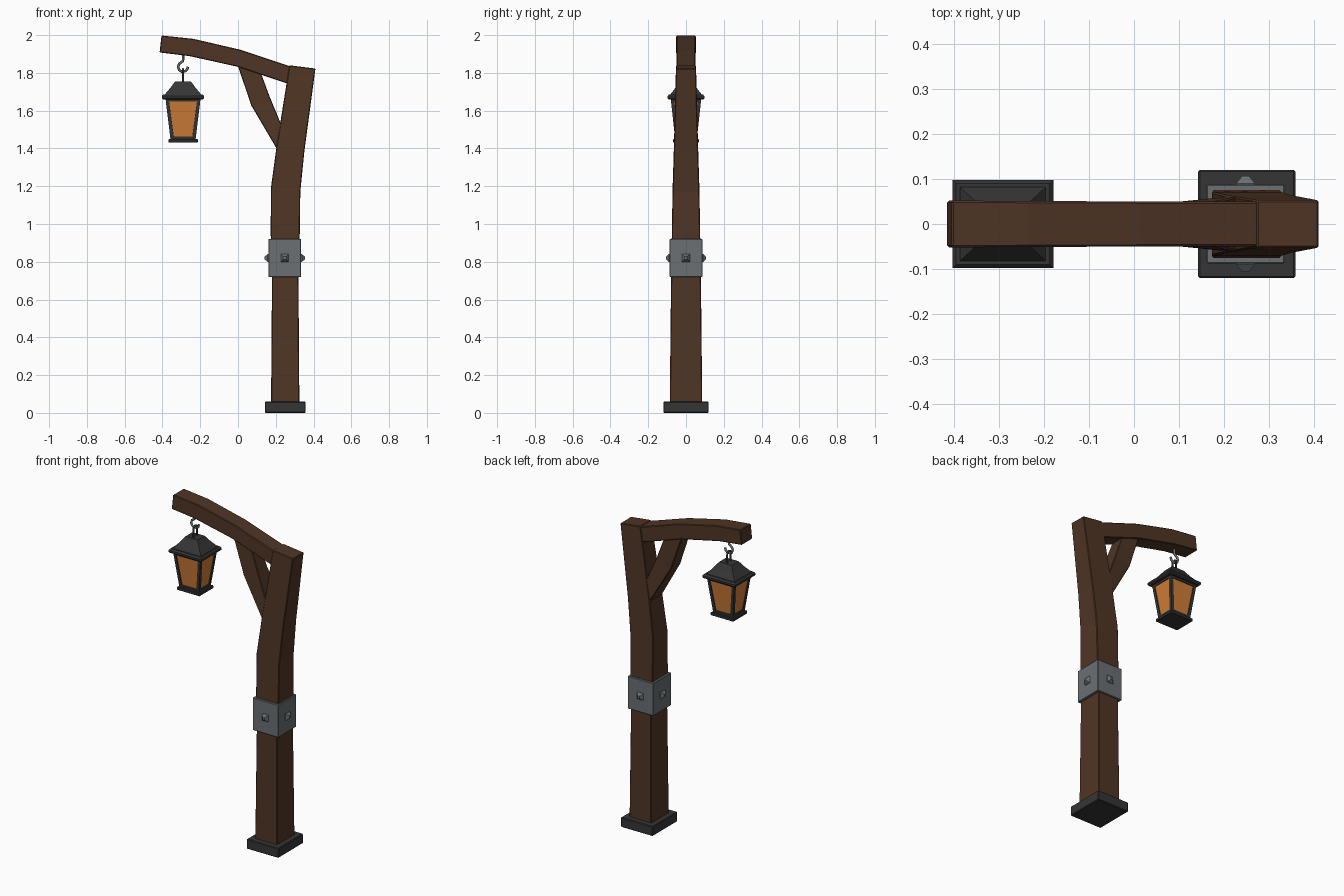
import bpy, bmesh, math
from mathutils import Vector, Matrix

if "Cube" in bpy.data.objects:
    bpy.data.objects.remove(bpy.data.objects["Cube"])


def mat(name, col):
    m = bpy.data.materials.new(name)
    m.diffuse_color = (*col, 1)
    m.use_nodes = True
    m.node_tree.nodes["Principled BSDF"].inputs["Base Color"].default_value = m.diffuse_color
    return m


WOOD = mat("brown wood", (0.078, 0.036, 0.018))
DARK = mat("dark iron", (0.036, 0.036, 0.036))
GREY = mat("grey steel", (0.145, 0.160, 0.170))
GLASS = mat("amber glass", (0.63, 0.205, 0.037))


def finish(name, bm, *mats, bevel=0):
    bmesh.ops.recalc_face_normals(bm, faces=bm.faces)
    me = bpy.data.meshes.new(name)
    bm.to_mesh(me)
    bm.free()
    for m in mats:
        me.materials.append(m)
    ob = bpy.data.objects.new(name, me)
    bpy.context.collection.objects.link(ob)
    if bevel:
        b = ob.modifiers.new("bevel", 'BEVEL')
        b.width, b.segments, b.limit_method = bevel, 1, 'ANGLE'
        b.angle_limit = math.radians(40)
    return ob


def loft(rings):
    """Skin a list of four-point rings and cap both ends."""
    bm = bmesh.new()
    vs = [[bm.verts.new(p) for p in r] for r in rings]
    for a, b in zip(vs, vs[1:]):
        for i in range(4):
            j = (i + 1) % 4
            bm.faces.new((a[i], a[j], b[j], b[i]))
    bm.faces.new(vs[0])
    bm.faces.new(vs[-1])
    return bm


def timber(name, sections):
    """Sections are (x1, z1, x2, z2, half depth)."""
    rings = [[(a, -h, b), (c, -h, d), (c, h, d), (a, h, b)] for a, b, c, d, h in sections]
    return finish(name, loft(rings), WOOD, bevel=0.004)


def stack(cx, levels):
    """Levels are (half x, half y, z) around cx."""
    return loft([[(cx - a, -b, z), (cx + a, -b, z), (cx + a, b, z), (cx - a, b, z)]
                 for a, b, z in levels])


def rod(name, pts, radius, m):
    cu = bpy.data.curves.new(name, 'CURVE')
    cu.dimensions = '3D'
    cu.bevel_depth, cu.bevel_resolution, cu.use_fill_caps = radius, 1, True
    sp = cu.splines.new('POLY')
    sp.points.add(len(pts) - 1)
    for q, p in zip(sp.points, pts):
        q.co = (*p, 1)
    cu.materials.append(m)
    ob = bpy.data.objects.new(name, cu)
    bpy.context.collection.objects.link(ob)


# Base plate
finish("base_plate", stack(0.25, [(0.108, 0.12, 0), (0.108, 0.12, 0.06)]), DARK, bevel=0.004)

# Bent post
timber("post", [(0.175, 0.05, 0.325, 0.05, 0.086), (0.18, 0.72, 0.32, 0.72, 0.079),
                (0.173, 0.95, 0.327, 0.95, 0.075), (0.174, 1.19, 0.33, 1.17, 0.071),
                (0.204, 1.41, 0.352, 1.39, 0.064), (0.272, 1.84, 0.41, 1.823, 0.053)])

# Curved arm, its end buried in the post
timber("arm", [(-0.415, 1.908, -0.405, 1.998, 0.052), (-0.257, 1.889, -0.235, 1.98, 0.051),
               (0.0, 1.832, 0.015, 1.922, 0.05), (0.262, 1.743, 0.267, 1.838, 0.05),
               (0.30, 1.730, 0.30, 1.826, 0.049)])

# Diagonal brace between post and arm
timber("brace", [(-0.005, 1.85, 0.11, 1.83, 0.042), (0.07, 1.628, 0.167, 1.676, 0.047),
                 (0.204, 1.40, 0.222, 1.543, 0.06), (0.23, 1.37, 0.25, 1.50, 0.06)])

# Steel band around the post
finish("band", stack(0.2475, [(0.087, 0.088, 0.72), (0.087, 0.088, 0.92)]), GREY, bevel=0.003)

# Pyramid studs on the four sides of the band
for i in range(4):
    bm = stack(0, [(0.021, 0.021, 0.082), (0.021, 0.021, 0.09), (0.008, 0.008, 0.106)])
    bm.transform(Matrix.Translation((0.2475, 0, 0.82)) @ Matrix.Rotation(i * math.pi / 2, 4, 'Z')
                 @ Matrix.Rotation(math.pi / 2, 4, 'X'))
    finish("band_stud", bm, GREY)

# Lantern roof, rims and bottom plate
LX = -0.291
finish("lantern_roof", stack(LX, [(0.098, 0.085, 1.68), (0.093, 0.080, 1.69),
                                  (0.066, 0.055, 1.722), (0.042, 0.034, 1.755)]), DARK)
finish("lantern_rim", stack(LX, [(0.106, 0.092, 1.660), (0.112, 0.098, 1.666),
                                 (0.112, 0.098, 1.677), (0.104, 0.09, 1.686)]), DARK)
finish("lantern_bottom", stack(LX, [(0.078, 0.068, 1.431), (0.078, 0.068, 1.449)]), DARK, bevel=0.003)

# Lantern body with inset glass panes
bm = stack(LX, [(0.066, 0.057, 1.445), (0.093, 0.081, 1.665)])
bmesh.ops.recalc_face_normals(bm, faces=bm.faces)
panes = [f for f in bm.faces if abs(f.normal.z) < 0.5]
bmesh.ops.inset_individual(bm, faces=panes, thickness=0.025)
bmesh.ops.inset_individual(bm, faces=panes, thickness=0.0005, depth=-0.005)
for f in panes:
    f.material_index = 1
finish("lantern_body", bm, DARK, GLASS)

# Hook under the arm and hanging loop on the lantern
hook = [(LX, 0, 1.905), (LX, 0, 1.864)]
for k in range(8):
    a = math.radians(110 + k * 36)
    hook.append((LX + 0.026 * math.cos(a), 0, 1.832 + 0.026 * math.sin(a)))
rod("hook", hook, 0.007, GREY)
loop = [(LX, -0.017, 1.745)]
for k in range(7):
    a = math.radians(180 - k * 30)
    loop.append((LX, 0.017 * math.cos(a), 1.803 + 0.017 * math.sin(a)))
loop.append((LX, 0.017, 1.745))
rod("hanging_loop", loop, 0.006, DARK)
